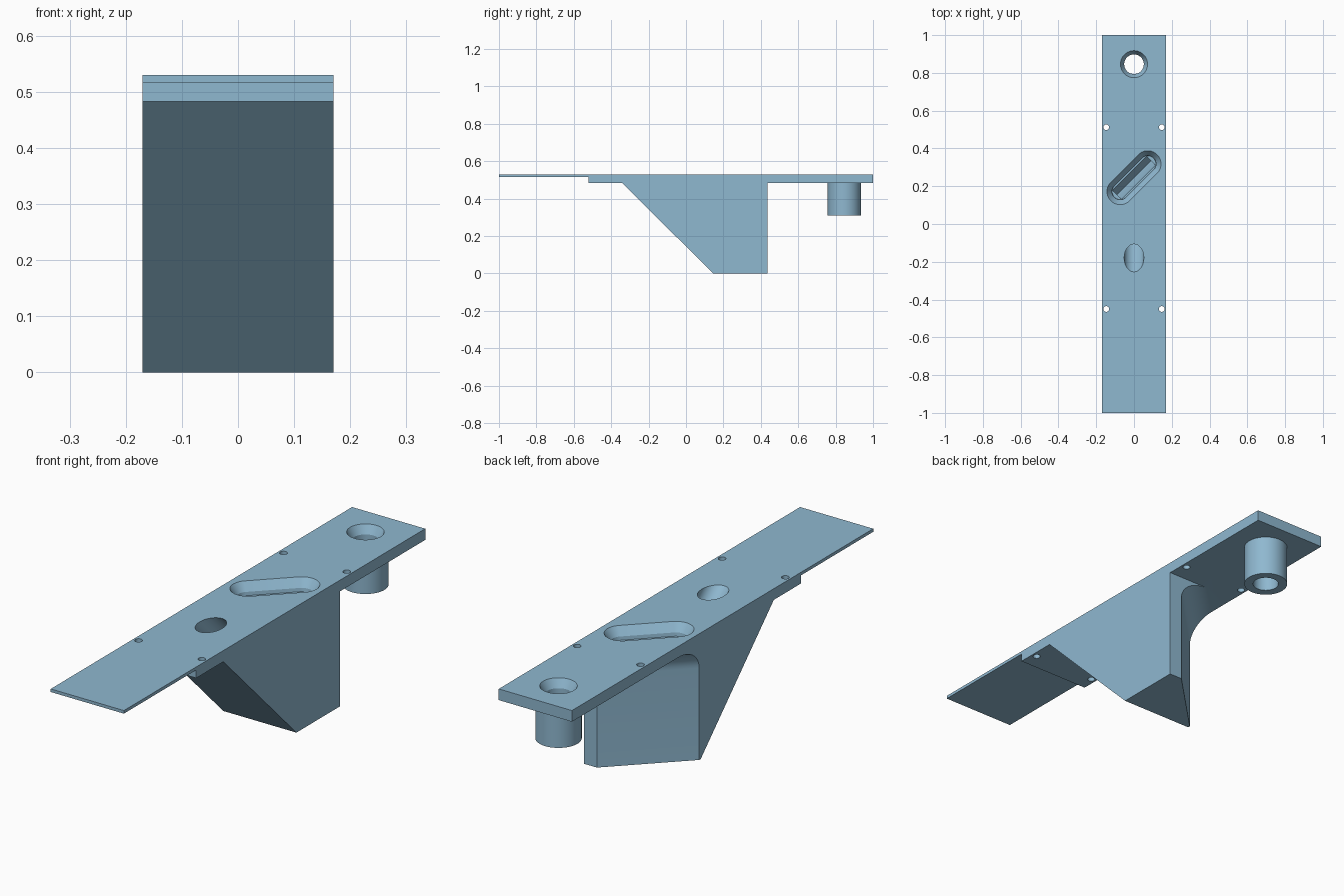
import bpy, bmesh, math
from mathutils import Matrix, Vector

if "Cube" in bpy.data.objects:
    bpy.data.objects.remove(bpy.data.objects["Cube"])

blue = bpy.data.materials.new("steel_blue")
blue.diffuse_color = (0.275, 0.479, 0.631, 1.0)
blue.use_nodes = True
blue.node_tree.nodes["Principled BSDF"].inputs["Base Color"].default_value = blue.diffuse_color

TOP, UNDER, HALF_W = 0.53, 0.483, 0.17
SLOT = Vector((0, 0.245, 0))
TUBE = Vector((0, 0.846, 0))


def loft(name, rings):
    """Closed solid through matching rings of points."""
    bm = bmesh.new()
    loops = [[bm.verts.new(p) for p in ring] for ring in rings]
    n = len(loops[0])
    for a, b in zip(loops, loops[1:]):
        for i in range(n):
            j = (i + 1) % n
            bm.faces.new((a[i], a[j], b[j], b[i]))
    bm.faces.new(loops[0])
    bm.faces.new(loops[-1])
    bmesh.ops.recalc_face_normals(bm, faces=bm.faces)
    mesh = bpy.data.meshes.new(name)
    bm.to_mesh(mesh)
    bm.free()
    obj = bpy.data.objects.new(name, mesh)
    bpy.context.collection.objects.link(obj)
    mesh.materials.append(blue)
    return obj


def rounded(levels, centre, half=0.0, turn=0.0, n=48):
    """Rings of a circle (or a long slot when half > 0) for (radius, z) levels."""
    rot = Matrix.Rotation(turn, 3, 'Z')
    rings = []
    for r, z in levels:
        ring = []
        for i in range(n):
            a = 2 * math.pi * (i + 0.5) / n
            p = Vector((r * math.cos(a) + math.copysign(half, math.cos(a)),
                        r * math.sin(a), z))
            ring.append(centre + rot @ p)
        rings.append(ring)
    return rings


def diagonal(section, length):
    """Prism along the 45 degree slot line; section is (sideways, z)."""
    along = Vector((1, 1, 0)).normalized()
    side = Vector((-1, 1, 0)).normalized()
    return [[SLOT + side * u + along * s * length + Vector((0, 0, z))
             for u, z in section] for s in (-1, 1)]


def combine(body, tool, operation):
    mod = body.modifiers.new("shape", 'BOOLEAN')
    mod.operation, mod.solver, mod.object = operation, 'EXACT', tool
    bpy.context.view_layer.objects.active = body
    bpy.ops.object.modifier_apply(modifier=mod.name)
    bpy.data.objects.remove(tool, do_unlink=True)


# Deck, thin front lip and sloped support from one side profile
profile = [(-1, TOP), (-1, 0.517), (-0.52, 0.517), (-0.52, UNDER), (-0.34, UNDER),
           (0.145, 0), (0.435, 0), (0.435, UNDER), (1, UNDER), (1, TOP)]
body = loft("deck_with_support", [[(x, y, z) for y, z in profile] for x in (-HALF_W, HALF_W)])

# Diagonal back face of the support, filleted into the deck
d, r = 0.057, 0.097
section = [(0.29, UNDER), (0.29, -0.1), (d, -0.1)]
for i in range(13):
    a = math.pi / 2 * i / 12
    section.append((d + r - r * math.cos(a), UNDER - r + r * math.sin(a)))
combine(body, loft("back_cutter", diagonal(section, 0.6)), 'DIFFERENCE')

# Tube under the rear end and its bore with a bevelled rim
combine(body, loft("tube", rounded([(0.0885, 0.31), (0.0885, 0.505)], TUBE)), 'UNION')
combine(body, loft("bore_cutter", rounded(
    [(0.0716, 0.6), (0.0716, TOP), (0.052, 0.495), (0.052, 0.25)], TUBE)), 'DIFFERENCE')

# Diagonal slot: bevelled rim and a steep vee groove below
combine(body, loft("slot_cutter", rounded(
    [(0.07, 0.6), (0.07, TOP), (0.045, 0.495), (0.043, 0.48)],
    SLOT, 0.103, math.pi / 4)), 'DIFFERENCE')
combine(body, loft("groove_cutter", diagonal(
    [(-0.037, 0.5), (0.037, 0.5), (0.032, 0.47), (0, 0.39), (-0.032, 0.47)], 0.128)), 'DIFFERENCE')

# Inclined blind hole, parallel to the front slope
tilt = Matrix.Rotation(math.pi / 4, 3, 'X')
mouth = Vector((0, -0.18, TOP))
rings = rounded([(0.052, 0.2), (0.052, -0.42)], Vector((0, 0, 0)))
combine(body, loft("inclined_cutter", [[mouth + tilt @ p for p in ring] for ring in rings]),
        'DIFFERENCE')

# Four small screw holes
for x in (-0.147, 0.147):
    for y in (-0.45, 0.512):
        combine(body, loft("screw_cutter", rounded(
            [(0.015, 0.6), (0.015, 0.45)], Vector((x, y, 0)), n=24)), 'DIFFERENCE')

# Smooth the round surfaces, keep crisp edges
bpy.ops.object.select_all(action='DESELECT')
body.select_set(True)
bpy.context.view_layer.objects.active = body
bpy.ops.object.shade_smooth_by_angle(angle=math.radians(25))
